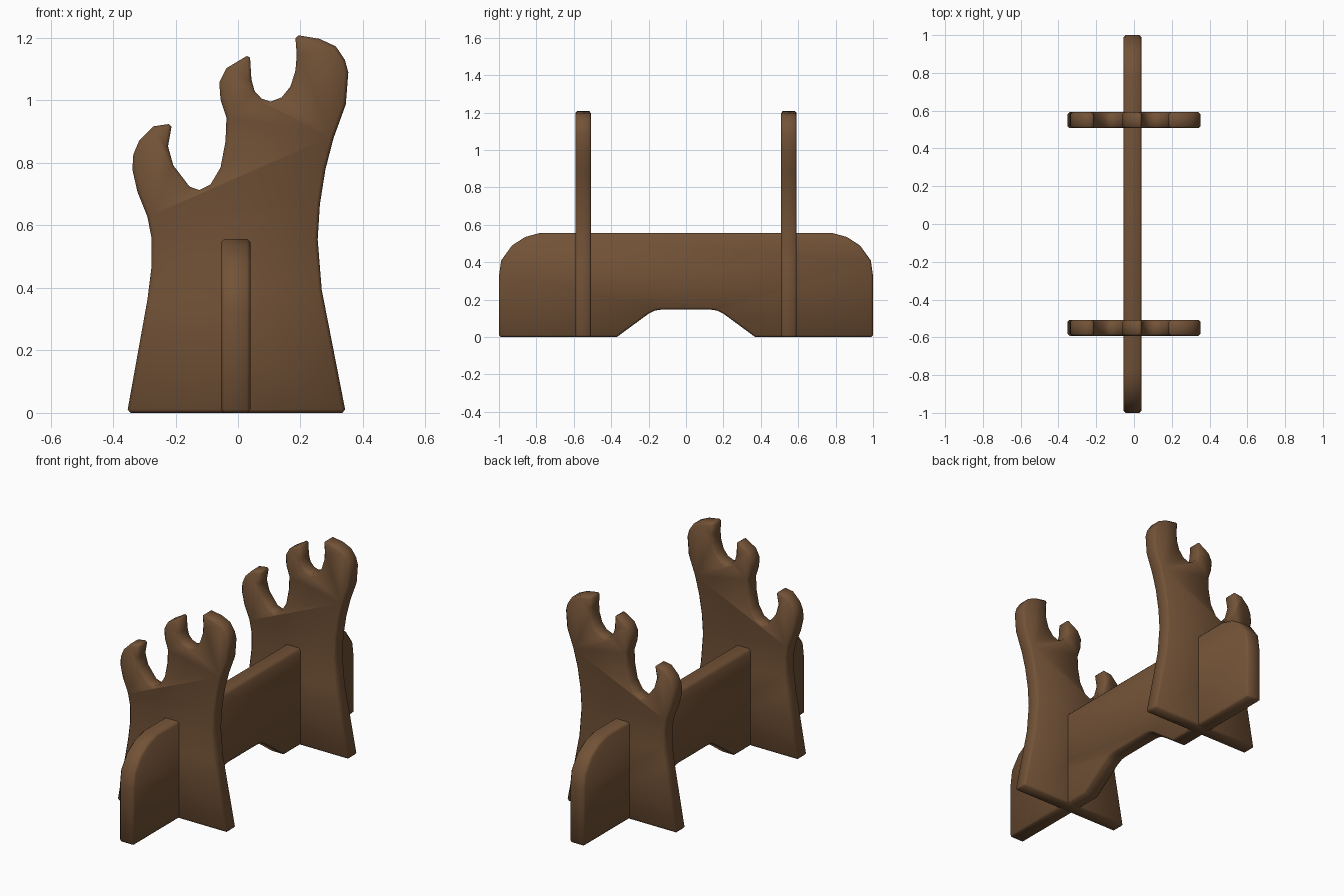
import bpy
import bmesh
from mathutils import Vector

wood = bpy.data.materials.new("dark brown wood")
wood.diffuse_color = (0.17, 0.085, 0.038, 1)


def slab(name, outline, to_3d, depth):
    """Extrude a closed outline by a depth vector and soften its edges."""
    bm = bmesh.new()
    face = bm.faces.new([bm.verts.new(to_3d(a, b)) for a, b in outline])
    ext = bmesh.ops.extrude_face_region(bm, geom=[face])
    verts = [g for g in ext["geom"] if isinstance(g, bmesh.types.BMVert)]
    bmesh.ops.translate(bm, verts=verts, vec=Vector(depth))
    bmesh.ops.recalc_face_normals(bm, faces=bm.faces)
    mesh = bpy.data.meshes.new(name)
    bm.to_mesh(mesh)
    bm.free()
    mesh.materials.append(wood)
    mesh.shade_smooth()
    obj = bpy.data.objects.new(name, mesh)
    bpy.context.collection.objects.link(obj)
    bevel = obj.modifiers.new("soft edges", 'BEVEL')
    bevel.width = 0.011
    bevel.segments = 1
    bevel.limit_method = 'ANGLE'
    bevel.angle_limit = 0.87
    return obj


# Upright outline (x, z): right edge, upper hook, middle horn, lower hook, left edge
upright = [
    (-0.355, 0), (0.345, 0), (0.268, 0.394), (0.255, 0.555), (0.262, 0.667),
    (0.28, 0.78), (0.306, 0.88), (0.345, 0.987), (0.353, 1.09), (0.342, 1.13),
    (0.313, 1.173), (0.261, 1.197), (0.183, 1.21), (0.188, 1.147),
    (0.184, 1.096), (0.168, 1.045), (0.14, 1.01), (0.104, 0.996),
    (0.075, 1.006), (0.053, 1.03), (0.043, 1.067), (0.038, 1.148),
    (-0.037, 1.103), (-0.06, 1.058), (-0.056, 1.003), (-0.037, 0.945),
    (-0.04, 0.869), (-0.056, 0.785), (-0.088, 0.731), (-0.123, 0.713),
    (-0.155, 0.724), (-0.207, 0.792), (-0.224, 0.853), (-0.211, 0.926),
    (-0.271, 0.917), (-0.316, 0.872), (-0.335, 0.827), (-0.338, 0.779),
    (-0.322, 0.708), (-0.29, 0.628), (-0.277, 0.561), (-0.277, 0.465),
    (-0.29, 0.362),
]
for name, y in (("front_upright", -0.592), ("back_upright", 0.507)):
    slab(name, upright, lambda a, b, y=y: (a, y, b), (0, 0.085, 0))

# Long cross board with rounded ends and an arch cut underneath
half = [
    (0.13, 0.147), (0.165, 0.142), (0.2, 0.125), (0.37, 0), (1, 0),
    (1, 0.326), (0.988, 0.41), (0.93, 0.49), (0.86, 0.535), (0.78, 0.557),
]
board = half + [(-a, b) for a, b in reversed(half)]
slab("cross_board", board, lambda a, b: (-0.055, a, b), (0.095, 0, 0))
